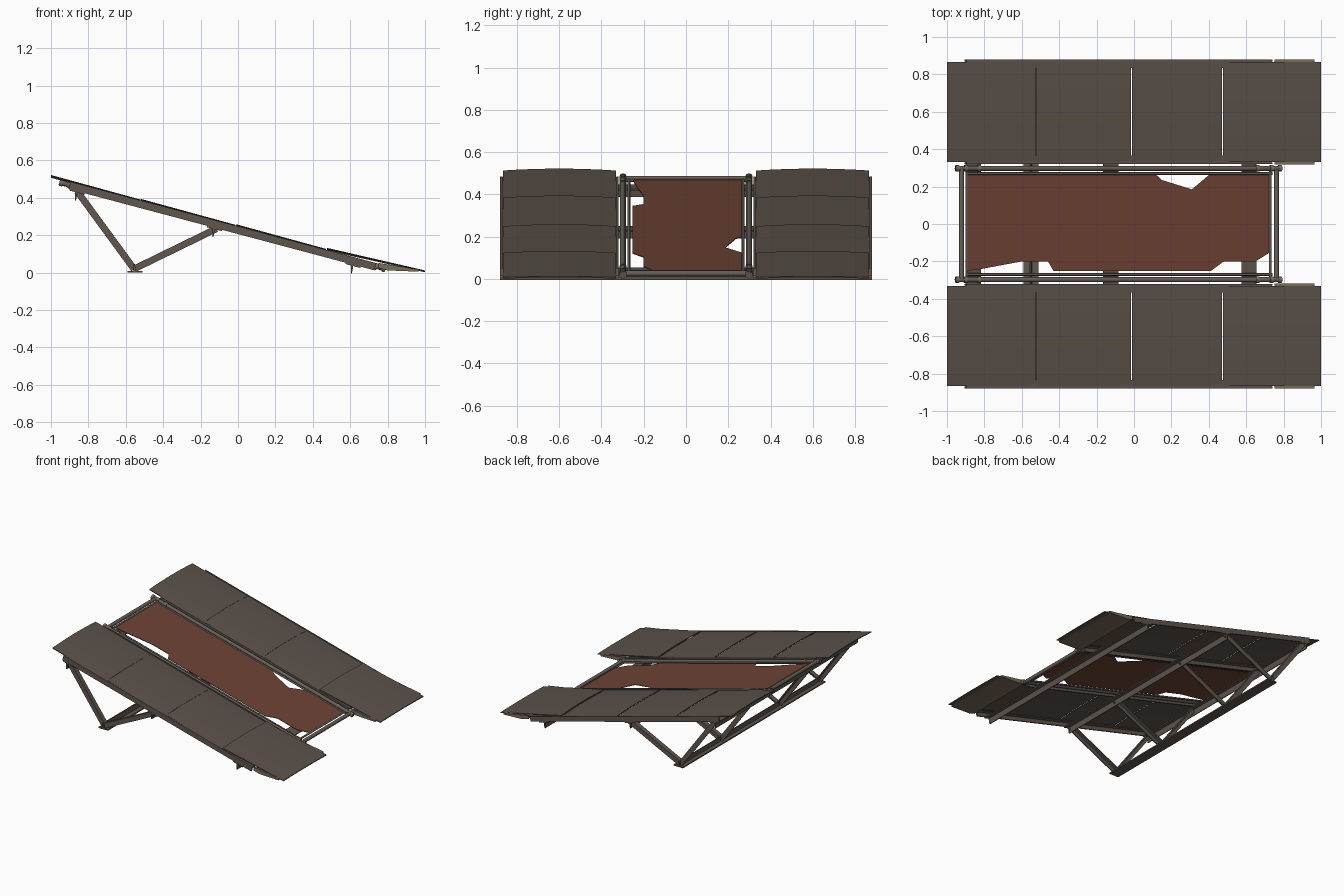
import bpy, bmesh, math, random
from mathutils import Vector, Matrix

if "Cube" in bpy.data.objects:
    bpy.data.objects.remove(bpy.data.objects["Cube"])
random.seed(4)

def mat(name, c):
    m = bpy.data.materials.new(name)
    m.diffuse_color = (*c, 1)
    m.use_nodes = True
    m.node_tree.nodes["Principled BSDF"].inputs["Base Color"].default_value = m.diffuse_color
    return m

SHEET = mat("weathered sheet", (0.105, 0.083, 0.067))
STEEL = mat("rusty steel", (0.115, 0.092, 0.076))
TUBE = mat("worn tube", (0.135, 0.115, 0.098))
TAN = mat("tan metal", (0.19, 0.155, 0.10))
TARP = mat("red brown cloth", (0.155, 0.055, 0.035))

SLOPE = -0.266
def deck(x, off=0.0):
    # height of the sloping deck line
    return 0.229 + SLOPE * x + off

def finish(name, bm, m):
    bmesh.ops.recalc_face_normals(bm, faces=bm.faces[:])
    me = bpy.data.meshes.new(name)
    bm.to_mesh(me)
    bm.free()
    me.materials.append(m)
    o = bpy.data.objects.new(name, me)
    bpy.context.collection.objects.link(o)
    return o

def prism(name, pts, y0, y1, m):
    # xz outline extruded along y
    bm = bmesh.new()
    f = bm.faces.new([bm.verts.new((x, y0, z)) for x, z in pts])
    g = bmesh.ops.extrude_face_region(bm, geom=[f])
    vs = [v for v in g["geom"] if isinstance(v, bmesh.types.BMVert)]
    bmesh.ops.translate(bm, verts=vs, vec=(0, y1 - y0, 0))
    return finish(name, bm, m)

def strip(name, a, b, y0, y1, up, down, m):
    # bar in the xz plane between a and b, measured up/down across its axis
    d = (Vector(b) - Vector(a)).normalized()
    n = Vector((-d.y, d.x))
    a, b = Vector(a), Vector(b)
    pts = [a + n * up, b + n * up, b - n * down, a - n * down]
    return prism(name, [tuple(p) for p in pts], y0, y1, m)

def tube(name, a, b, r, m, n=10):
    a, b = Vector(a), Vector(b)
    bm = bmesh.new()
    bmesh.ops.create_cone(bm, cap_ends=True, segments=n, radius1=r, radius2=r, depth=(b - a).length)
    q = (b - a).to_track_quat('Z', 'Y').to_matrix().to_4x4()
    bmesh.ops.transform(bm, matrix=Matrix.Translation((a + b) / 2) @ q, verts=bm.verts[:])
    for f in bm.faces:
        f.smooth = len(f.verts) == 4
    return finish(name, bm, m)

# Deck sheets: four slightly arched plates per side
cuts = [-1.0, -0.52, -0.01, 0.475, 1.0]
def sheet(side, i):
    x0, x1 = cuts[i], cuts[i + 1]
    if i < 3:
        x1 -= 0.005
    za, zb = deck(x0, 0.018), deck(x1, 0.014)
    if i == 3:
        za, zb = deck(x0, 0.021), 0.008
    bm = bmesh.new()
    n, rows = 8, []
    for x, z in ((x0, za), (x1, zb)):
        for dz in (0.0, -0.006):
            row = []
            for k in range(n + 1):
                t = k / n
                arch = 0.009 * (1 - (2 * t - 1) ** 2) * (0.4 if i == 3 and x == x1 else 1)
                row.append(bm.verts.new((x, side * (0.332 + 0.534 * t), z + dz + arch)))
            rows.append(row)
    a, b, c, d = rows
    for k in range(n):
        for p, q in ((a, c), (b, d), (a, b), (c, d)):
            bm.faces.new((p[k], p[k + 1], q[k + 1], q[k]))
    for k in (0, n):
        bm.faces.new((a[k], b[k], d[k], c[k]))
    finish("deck_sheet", bm, SHEET)

for s in (-1, 1):
    for i in range(4):
        sheet(s, i)

    # Angle-iron side rails
    ends = ((-0.9, deck(-0.9)), (0.735, deck(0.735)))
    for yc, inward in ((0.874, -1), (0.325, 1)):
        strip("rail_web", *ends, s * (yc - 0.005), s * (yc + 0.005), 0.018, 0.022, STEEL)
        strip("rail_flange", *ends, s * yc, s * (yc + inward * 0.04), 0.014, -0.007, STEEL)

    # Tan landing wedge under the low end
    toe = [(0.75, 0.052), (0.75, 0.026), (0.80, 0.012), (0.965, 0.005), (0.965, 0.017)]
    for yc in (0.325, 0.872):
        prism("toe_side_plate", toe, s * (yc - 0.007), s * (yc + 0.007), TAN)
    prism("toe_bottom_plate", [(0.75, 0.034), (0.75, 0.027), (0.80, 0.012), (0.965, 0.005),
          (0.965, 0.010), (0.80, 0.020)], s * 0.33, s * 0.868, TAN)

    # Support legs
    for yc in (0.85, 0.35):
        y0, y1 = s * (yc - 0.018), s * (yc + 0.018)
        yw = s * (yc + 0.010)
        for nm, p, q in (("rear_leg", (-0.86, 0.435), (-0.555, 0.018)),
                         ("brace_leg", (-0.555, 0.02), (-0.115, 0.235))):
            strip(nm + "_web", p, q, yw, y1, 0.018, 0.018, STEEL)
            strip(nm + "_flange", p, q, y0, yw, 0.018, -0.010, STEEL)

    # Long tubes of the centre frame with collars
    y = s * 0.298
    tube("long_tube", (-0.955, y, deck(-0.955)), (0.79, y, deck(0.79, 0.002)), 0.014, TUBE)
    yi = s * 0.270
    tube("inner_rod", (-0.9, yi, deck(-0.9)), (0.74, yi, deck(0.74)), 0.007, TUBE, 8)
    for x in (-0.945, -0.90, -0.83, 0.66, 0.735, 0.78):
        tube("tube_collar", (x - 0.008, y, deck(x - 0.008)), (x + 0.008, y, deck(x + 0.008)), 0.018, TAN)

# Cross tubes of the centre frame
for x, r in ((-0.922, 0.014), (-0.893, 0.007), (0.728, 0.007), (0.762, 0.014)):
    tube("cross_tube", (x, -0.30, deck(x)), (x, 0.30, deck(x)), r, TUBE)

# Cross beams under the deck: sloped plate and a hanging fin
for x in (-0.86, -0.125, 0.615):
    strip("cross_beam_plate", (x - 0.04, deck(x - 0.04, -0.026)), (x + 0.04, deck(x + 0.04, -0.026)),
          -0.88, 0.88, 0.004, 0.004, STEEL)
    z = deck(x, -0.026)
    prism("cross_beam_fin", [(x - 0.012, z), (x + 0.002, z), (x - 0.006, z - 0.045), (x - 0.012, z - 0.045)],
          -0.88, 0.88, STEEL)

# Ground beam
prism("ground_beam", [(-0.59, 0.0), (-0.51, 0.0), (-0.51, 0.01), (-0.545, 0.01),
                      (-0.552, 0.045), (-0.560, 0.045), (-0.560, 0.01), (-0.59, 0.01)], -0.88, 0.88, STEEL)

# Torn cloth stretched in the centre frame
outline = [(-0.9, -0.25), (-0.84, -0.245), (-0.60, -0.20), (-0.46, -0.20), (-0.43, -0.252), (0.41, -0.252),
           (0.48, -0.20), (0.65, -0.20), (0.73, -0.15), (0.73, 0.262), (0.40, 0.262), (0.31, 0.185),
           (0.15, 0.235), (0.12, 0.262), (-0.9, 0.262)]
bm = bmesh.new()
f = bm.faces.new([bm.verts.new((x, y, deck(x, 0.003))) for x, y in outline])
g = bmesh.ops.extrude_face_region(bm, geom=[f])
bmesh.ops.translate(bm, verts=[v for v in g["geom"] if isinstance(v, bmesh.types.BMVert)], vec=(0, 0, -0.004))
bmesh.ops.triangulate(bm, faces=[f for f in bm.faces if len(f.verts) > 4])
finish("torn_cloth", bm, TARP)
